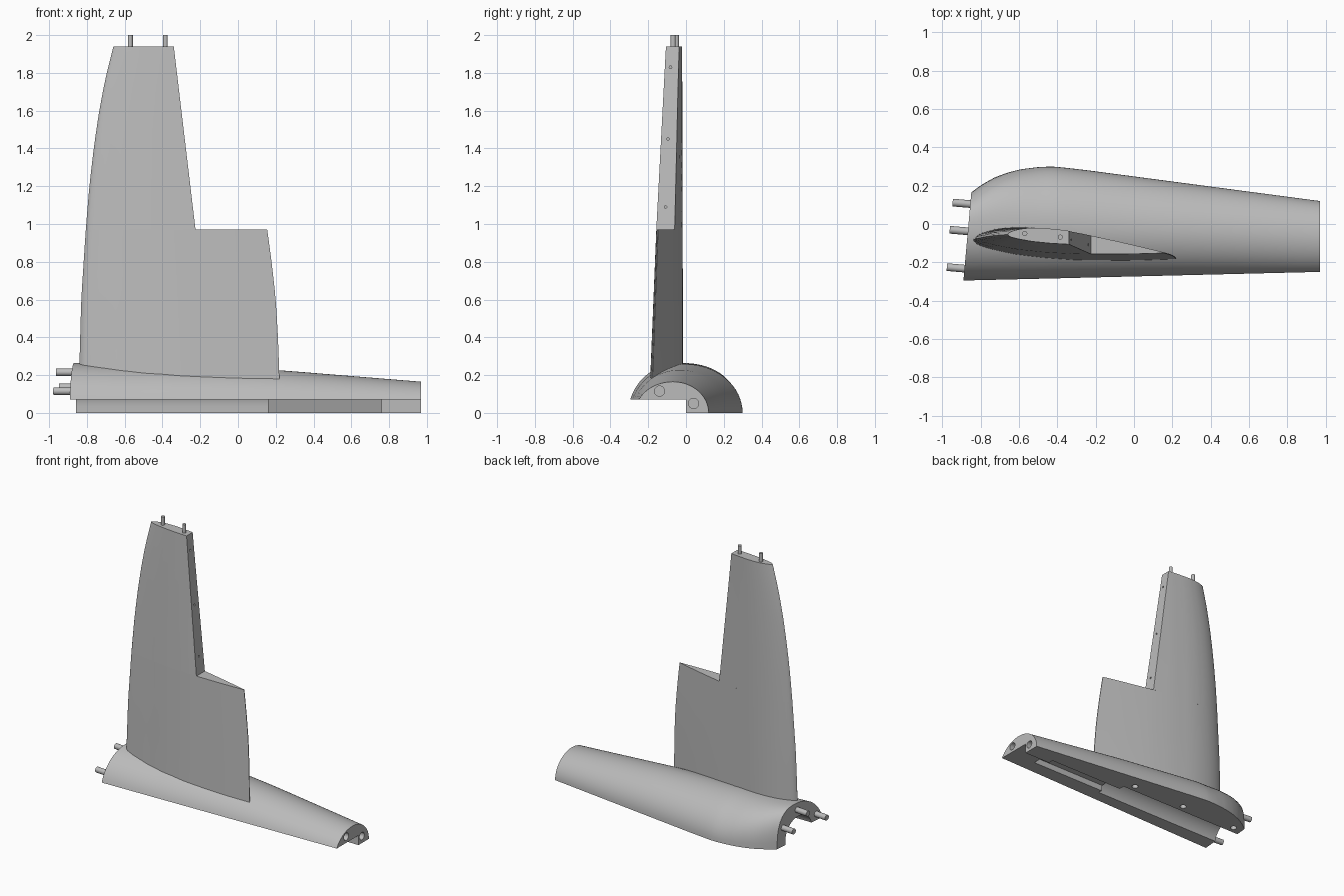
import bpy, bmesh, math
from mathutils import Vector

cube = bpy.data.objects.get("Cube")
if cube:
    bpy.data.objects.remove(cube)

grey = bpy.data.materials.new("light_grey")
grey.use_nodes = True
grey.diffuse_color = (0.5, 0.5, 0.5, 1)
grey.node_tree.nodes["Principled BSDF"].inputs["Base Color"].default_value = (0.5, 0.5, 0.5, 1)


def interp(points, v):
    """Piecewise linear lookup in a list of (key, value) pairs."""
    if v <= points[0][0]:
        return points[0][1]
    for (a, p), (b, q) in zip(points, points[1:]):
        if v <= b:
            return p + (q - p) * (v - a) / (b - a)
    return points[-1][1]


def smooth(points, v):
    """Softened lookup for curved outlines."""
    return sum(interp(points, v + d) for d in (-0.04, 0, 0.04)) / 3


def loft(name, rings):
    """Skin closed rings of equal length and cap both ends."""
    bm = bmesh.new()
    rows = [[bm.verts.new(p) for p in ring] for ring in rings]
    n = len(rows[0])
    for a, b in zip(rows, rows[1:]):
        for i in range(n):
            j = (i + 1) % n
            bm.faces.new((a[i], a[j], b[j], b[i]))
    bm.faces.new(rows[0])
    bm.faces.new(rows[-1])
    bmesh.ops.recalc_face_normals(bm, faces=bm.faces)
    mesh = bpy.data.meshes.new(name)
    bm.to_mesh(mesh)
    bm.free()
    mesh.materials.append(grey)
    obj = bpy.data.objects.new(name, mesh)
    bpy.context.collection.objects.link(obj)
    return obj


def rod(name, start, end, radius, sides=24):
    """Cylinder between two points."""
    start, end = Vector(start), Vector(end)
    turn = (end - start).to_track_quat('Z', 'Y')
    ring = [turn @ Vector((radius * math.cos(2 * math.pi * i / sides),
                           radius * math.sin(2 * math.pi * i / sides), 0)) for i in range(sides)]
    return loft(name, [[p + start for p in ring], [p + end for p in ring]])


def cut(obj, cutters):
    """Subtract helper shapes and discard them."""
    for c in cutters:
        c.hide_render = True
        mod = obj.modifiers.new("cut", 'BOOLEAN')
        mod.operation = 'DIFFERENCE'
        mod.solver = 'EXACT'
        mod.object = c
        bpy.ops.object.select_all(action='DESELECT')
        bpy.context.view_layer.objects.active = obj
        obj.select_set(True)
        bpy.ops.object.modifier_apply(modifier=mod.name)
        bpy.data.objects.remove(c)


def shade(obj):
    bpy.ops.object.select_all(action='DESELECT')
    bpy.context.view_layer.objects.active = obj
    obj.select_set(True)
    bpy.ops.object.shade_smooth_by_angle(angle=math.radians(30))


# Body: arched sections with a stepped underside and a bulge on the back
X0, X1, STEP = -0.864, 0.97, 0.07
back_edge = [(X0, 0.165), (-0.82, 0.2), (-0.75, 0.24), (-0.68, 0.267), (-0.6, 0.286),
             (-0.5, 0.298), (-0.42, 0.3), (-0.3, 0.288), (X1, 0.12)]
front_edge = [(X0, -0.295), (X1, -0.25)]
crest = [(X0, 0.265), (-0.4, 0.258), (0.22, 0.226), (X1, 0.165)]
crest_y = [(X0, -0.03), (-0.5, 0.0), (X1, -0.07)]
fullness = [(X0, 2.7), (-0.5, 2.0), (X1, 2.0)]


def body_ring(x):
    yb, yf, zt = interp(back_edge, x), interp(front_edge, x), interp(crest, x)
    yc, p = interp(crest_y, x), interp(fullness, x)
    pts = []
    for i in range(16):
        a = math.pi / 2 * i / 16
        pts.append((yc + (yb - yc) * math.cos(a) ** (2 / p), zt * math.sin(a) ** (2 / p)))
    low = math.asin(STEP / zt)
    half = (yc - yf) / math.cos(low)
    for i in range(17):
        a = math.pi / 2 + (math.pi / 2 - low) * i / 16
        pts.append((yc + half * math.cos(a), zt * math.sin(a)))
    pts += [(0, STEP), (0, 0)]
    slant = 0.09 * max(0, min(1, (-0.4 - x) / (-0.4 - X0)))
    return [(x + slant * y, y, z) for y, z in pts]


stations = [X0 + 0.46 * i / 16 for i in range(17)]
stations += [-0.35 + (X1 + 0.35) * i / 12 for i in range(13)]
body = loft("body", [body_ring(x) for x in stations])

# Hollow underside: arched tunnel, narrow bay, and dowel sockets
arch = [(-0.19, -0.1)]
arch += [(-0.055 - 0.135 * math.cos(math.pi * i / 20),
          0.035 + 0.13 * math.sin(math.pi * i / 20)) for i in range(21)]
arch += [(0.08, -0.1)]
bay = [(-0.17, -0.05), (0.055, -0.05), (0.0, 0.11), (-0.15, 0.11)]
cutters = [loft("tunnel_cutter", [[(x, y, z) for y, z in arch] for x in (-1.1, 0.16)]),
           loft("bay_cutter", [[(x, y, z) for y, z in bay] for x in (0.15, 0.76)])]
for y, z in ((-0.14, 0.115), (0.04, 0.05)):
    cutters.append(rod("end_socket_cutter", (0.9, y, z), (1.1, y, z), 0.027))
for x in (-0.78, -0.33, 0.1):
    cutters.append(rod("base_socket_cutter", (x, 0.13, -0.1), (x, 0.13, 0.04), 0.022))
cut(body, cutters)
shade(body)

# Fin: tapered aerofoil, full chord below and cut short above for a control surface
ROOT, NOTCH, TIP = 0.17, 0.97, 1.94
lead = [(ROOT, -0.842), (0.6, -0.83), (NOTCH, -0.806), (1.2, -0.787), (1.4, -0.764),
        (1.6, -0.735), (1.78, -0.7), (TIP, -0.66), (2.1, -0.615)]
trail = [(ROOT, 0.22), (0.4, 0.212), (0.6, 0.2), (0.8, 0.178), (NOTCH, 0.155),
         (1.4, 0.09), (TIP, -0.02)]
hinge = [(NOTCH, -0.225), (TIP, -0.34)]
depth = [(ROOT, 0.175), (NOTCH, 0.14), (TIP, 0.087)]
upper = [(0, 0.4), (0.01, 0.3), (0.03, 0.22), (0.06, 0.145), (0.1, 0.075), (0.15, 0.025),
         (0.22, 0), (0.3, 0.02), (0.45, 0.13), (0.6, 0.3), (0.8, 0.6), (1, 0.93)]
lower = [(0, 0.4), (0.01, 0.49), (0.03, 0.56), (0.08, 0.66), (0.2, 0.82), (0.35, 0.93),
         (0.5, 0.99), (0.6, 1), (0.8, 1), (1, 0.96)]


def fin_ring(z, end):
    x0, chord = smooth(lead, z), smooth(trail, z) - smooth(lead, z)
    last = (end - x0) / chord if end is not None else 1
    top = -0.015 - 0.005 * (z - ROOT) / (TIP - ROOT)
    steps = [last * (i / 24) ** 2 for i in range(25)]
    outline = [(t, interp(upper, t)) for t in reversed(steps)]
    outline += [(t, interp(lower, t)) for t in steps[1:]]
    return [(x0 + chord * t, top - interp(depth, z) * f, z) for t, f in outline]


shade(loft("lower_fin", [fin_ring(ROOT + (NOTCH - ROOT) * i / 10, None) for i in range(11)]))
levels = [NOTCH + (TIP - NOTCH) * i / 14 for i in range(15)]
upper_fin = loft("upper_fin", [fin_ring(z, interp(hinge, z)) for z in levels])
cut(upper_fin, [rod("hinge_hole_cutter", (interp(hinge, z) - 0.04, y, z),
                    (interp(hinge, z) + 0.1, y, z), 0.007, 12)
                for z, y in ((1.09, -0.108), (1.45, -0.096), (1.83, -0.082))])
shade(upper_fin)

# Dowel pins on the tip and on the front end of the body
for i, (x, y) in enumerate(((-0.57, -0.05), (-0.385, -0.068))):
    shade(rod(f"tip_pin_{i + 1}", (x, y, TIP - 0.05), (x, y, 2.0), 0.013))
for i, (x, y, z) in enumerate(((-0.947, 0.112, 0.135), (-0.962, -0.03, 0.215),
                               (-0.977, -0.225, 0.115))):
    shade(rod(f"end_pin_{i + 1}", (x + 0.15, y - 0.013, z), (x, y, z), 0.02))
